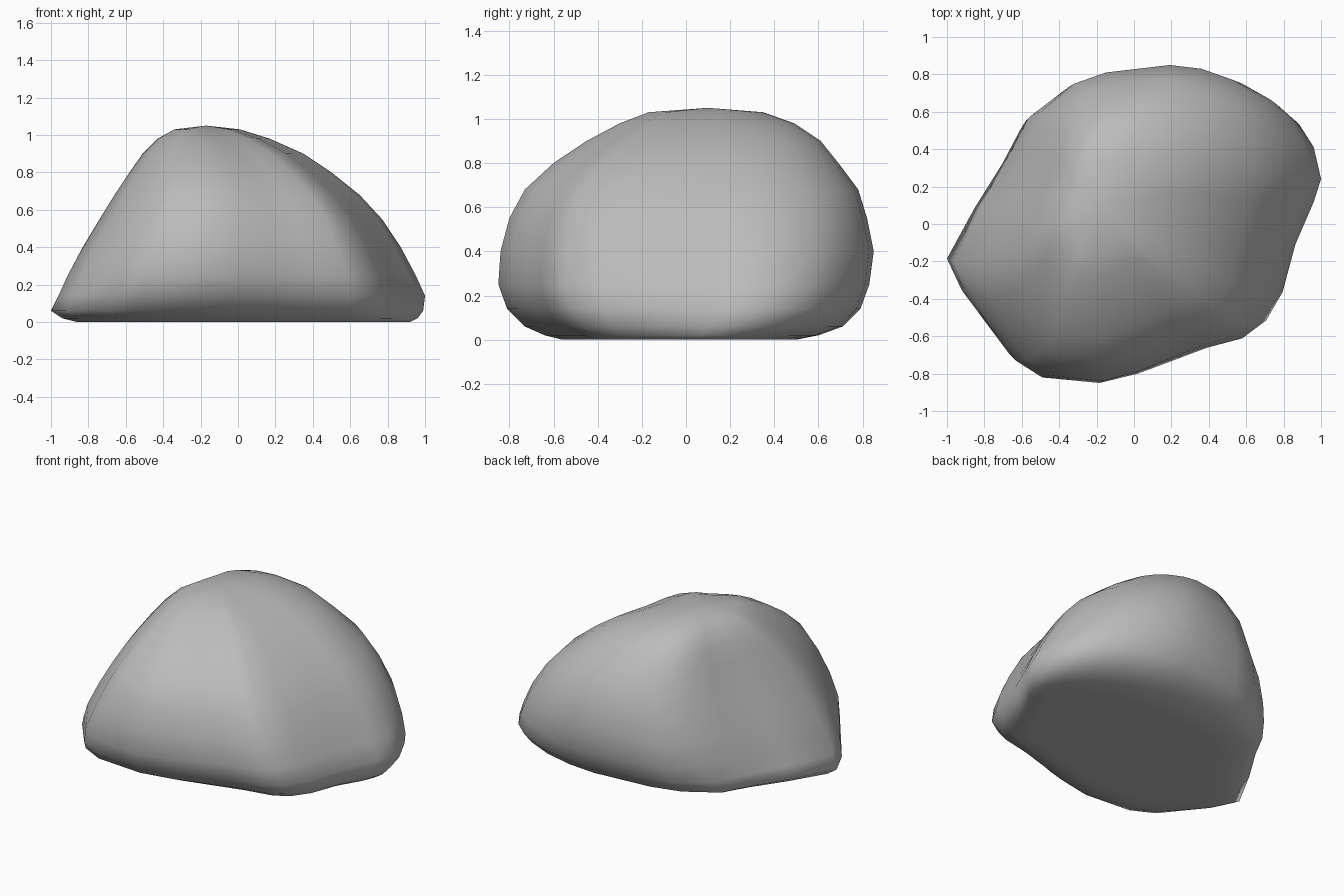
import bpy
import bmesh
from mathutils import Vector

# Remove the default object
default_cube = bpy.data.objects.get("Cube")
if default_cube:
    bpy.data.objects.remove(default_cube, do_unlink=True)


def make_material(name, colour):
    """Create one flat, matte material."""
    material = bpy.data.materials.new(name)
    material.use_nodes = True
    material.diffuse_color = colour
    shader = material.node_tree.nodes["Principled BSDF"]
    shader.inputs["Base Color"].default_value = colour
    shader.inputs["Roughness"].default_value = 0.9
    return material


# Plan outline of the boulder, counter-clockwise from its left tip
OUTLINE = [
    (-1, -.2), (-.92, -.4), (-.7, -.72), (-.55, -.81), (-.22, -.84),
    (0, -.79), (.2, -.72), (.4, -.65), (.6, -.6), (.7, -.53),
    (.79, -.37), (.86, -.1), (.96, .14), (1, .27), (.96, .45),
    (.88, .58), (.77, .68), (.6, .77), (.4, .83), (.2, .85),
    (-.2, .81), (-.4, .75), (-.61, .6), (-.7, .4), (-.85, .12),
]

# Each level: height, then the extent in x and in y
LEVELS = [
    (0, -.86, .92, -.56, .5),
    (.02, -.94, .96, -.64, .6),
    (.06, -1, .99, -.73, .71),
    (.14, -.96, 1, -.81, .79),
    (.25, -.91, .95, -.85, .83),
    (.4, -.83, .87, -.84, .85),
    (.55, -.74, .77, -.8, .82),
    (.68, -.66, .65, -.73, .78),
    (.8, -.58, .5, -.6, .69),
    (.9, -.51, .35, -.45, .61),
    (.98, -.43, .17, -.3, .49),
    (1.03, -.34, .01, -.17, .35),
]


def fit(value, low, high, old_low, old_high):
    """Move a coordinate from one extent to another."""
    share = (value - old_low) / (old_high - old_low)
    return low + share * (high - low)


def add_ring(mesh, level):
    """Fit the plan outline into the extent of one level."""
    height, x_low, x_high, y_low, y_high = level
    return [
        mesh.verts.new((fit(x, x_low, x_high, -1, 1),
                        fit(y, y_low, y_high, -.84, .85),
                        height))
        for x, y in OUTLINE
    ]


def bridge(mesh, lower, upper):
    """Join two rings with a band of quads."""
    count = len(lower)
    for i in range(count):
        j = (i + 1) % count
        mesh.faces.new((lower[i], lower[j], upper[j], upper[i]))


def close_ring(mesh, ring, tip):
    """Close a ring with a fan around its tip."""
    centre = mesh.verts.new(tip)
    for current, following in zip(ring, ring[1:] + ring[:1]):
        mesh.faces.new((current, following, centre))


# Boulder: rings lofted from the base to the crown
bm = bmesh.new()
rings = [add_ring(bm, level) for level in LEVELS]
for lower, upper in zip(rings, rings[1:]):
    bridge(bm, lower, upper)

# Rounded crown
close_ring(bm, rings[-1], Vector((-.17, .1, 1.05)))

# Flat underside with an inner ring that keeps its shading level
inner = [bm.verts.new((v.co.x * .85, v.co.y * .85, 0)) for v in rings[0]]
bridge(bm, inner, rings[0])
close_ring(bm, inner, Vector((0, 0, 0)))

bmesh.ops.recalc_face_normals(bm, faces=bm.faces)
for face in bm.faces:
    face.smooth = True

mesh = bpy.data.meshes.new("boulder")
bm.to_mesh(mesh)
bm.free()
mesh.materials.append(make_material("stone grey", (.5, .5, .5, 1)))
boulder = bpy.data.objects.new("boulder", mesh)
bpy.context.collection.objects.link(boulder)
